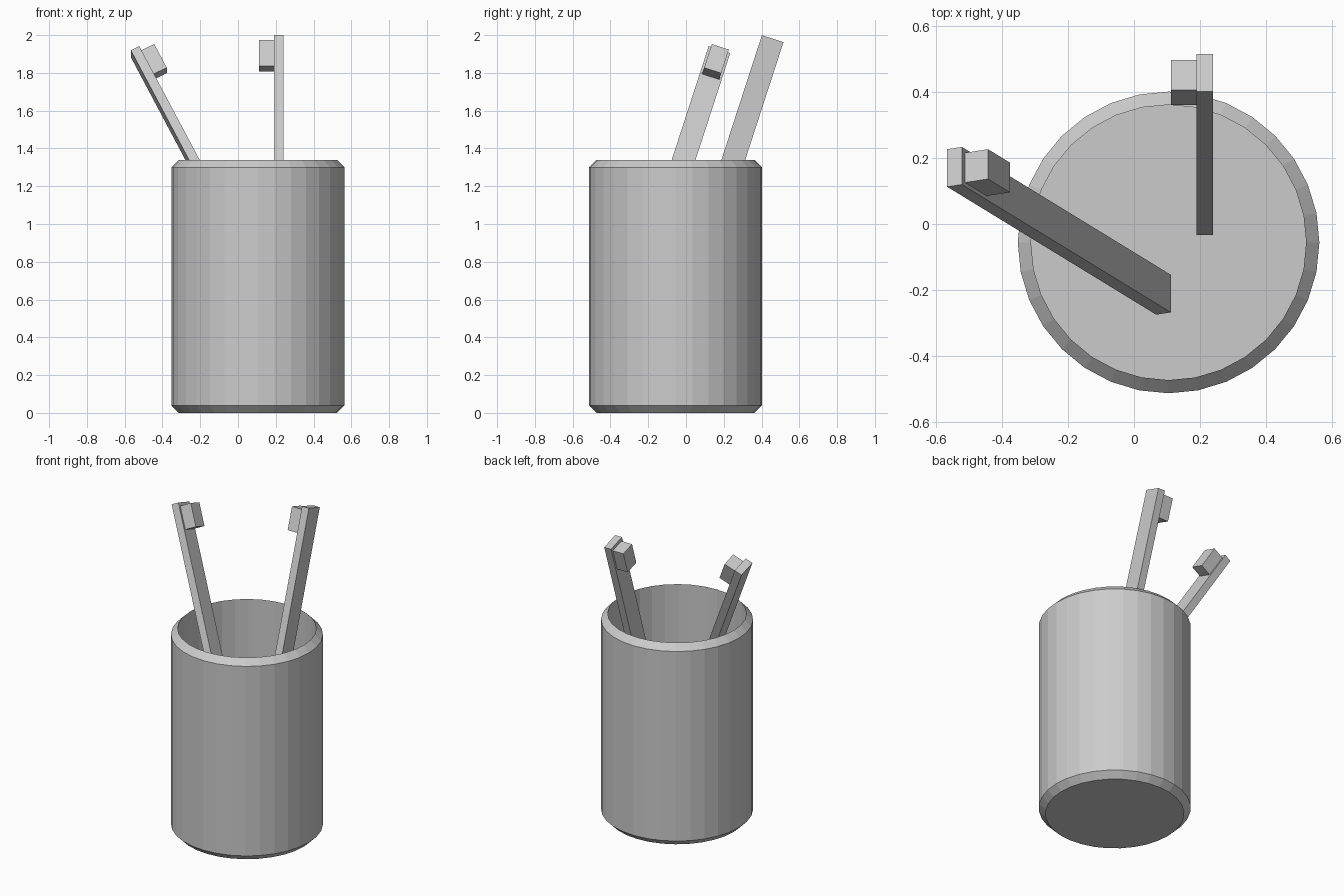
import bpy, bmesh
from math import radians, cos, sin, pi
from mathutils import Matrix, Vector

if "Cube" in bpy.data.objects:
    bpy.data.objects.remove(bpy.data.objects["Cube"])


def add_mesh(name, bm):
    bmesh.ops.recalc_face_normals(bm, faces=bm.faces)
    mesh = bpy.data.meshes.new(name)
    bm.to_mesh(mesh)
    bm.free()
    obj = bpy.data.objects.new(name, mesh)
    bpy.context.collection.objects.link(obj)
    return obj


def lathe(name, profile, centre, sides=32):
    bm = bmesh.new()
    rings = [[bm.verts.new((centre[0] + r * cos(2 * pi * i / sides),
                            centre[1] + r * sin(2 * pi * i / sides), z))
              for i in range(sides)] for r, z in profile]
    for a, b in zip(rings, rings[1:]):
        for i in range(sides):
            j = (i + 1) % sides
            bm.faces.new((a[i], a[j], b[j], b[i]))
    bm.faces.new(rings[0][::-1])
    bm.faces.new(rings[-1])
    return add_mesh(name, bm)


def box(name, size, centre, frame):
    bm = bmesh.new()
    bmesh.ops.create_cube(bm, size=1)
    bmesh.ops.scale(bm, vec=size, verts=bm.verts)
    bmesh.ops.translate(bm, vec=centre, verts=bm.verts)
    obj = add_mesh(name, bm)
    obj.matrix_world = frame
    return obj


def brush(name, top, lean, side):
    # Local origin is the centre of the handle's upper end
    frame = (Matrix.Translation(Vector(top)) @ Matrix.Rotation(radians(-18), 4, 'X')
             @ Matrix.Rotation(radians(lean), 4, 'Y'))
    length = 1.408
    box(name + "_handle", (0.05, 0.12, length), (0, 0, -length / 2), frame)
    box(name + "_bristles", (0.078, 0.095, 0.147), (side * 0.064, 0, -0.095), frame)


# Open cup: chamfered base and rim, straight inner wall, floor
lathe("cup", [(0.418, 0), (0.458, 0.04), (0.458, 1.30), (0.418, 1.34), (0.418, 0.04)],
      (0.105, -0.056))

# Two brushes leaning in the cup
brush("right_brush", (0.215, 0.459, 1.981), 0, -1)
brush("left_brush", (-0.545, 0.1735, 1.912), -26.8, 1)
